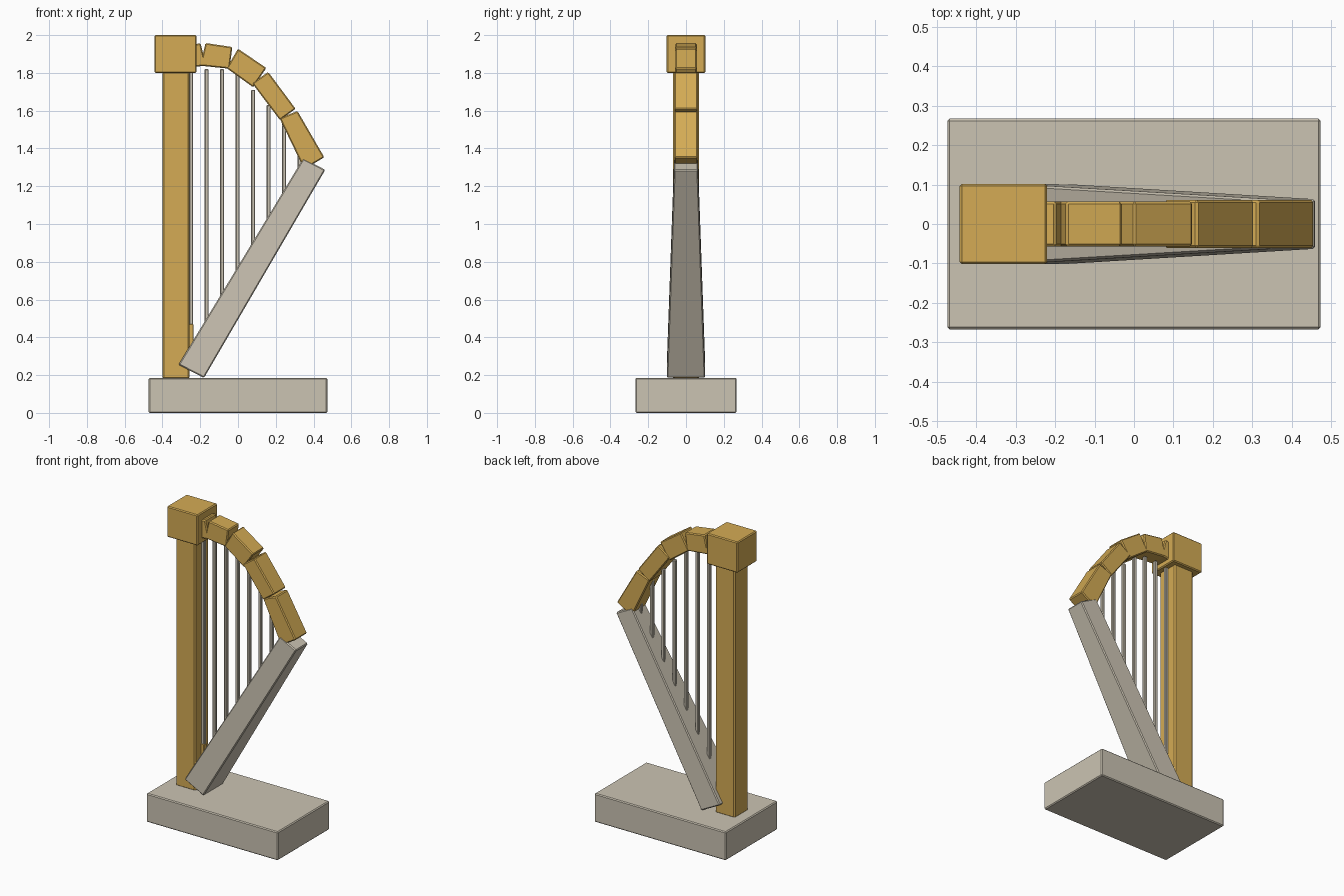
import bpy
import bmesh

if "Cube" in bpy.data.objects:
    bpy.data.objects.remove(bpy.data.objects["Cube"], do_unlink=True)


def material(name, rgb):
    m = bpy.data.materials.new(name)
    m.use_nodes = True
    m.diffuse_color = (*rgb, 1)
    m.node_tree.nodes["Principled BSDF"].inputs["Base Color"].default_value = (*rgb, 1)
    return m


gold = material("warm_gold", (0.66, 0.41, 0.09))
stone = material("pale_stone", (0.60, 0.55, 0.45))


def prism(name, outline, depths, mat, bevel=0.006):
    """Extrude an xz outline symmetrically in y, with a half depth per corner."""
    bm = bmesh.new()
    front = [bm.verts.new((x, -d, z)) for (x, z), d in zip(outline, depths)]
    back = [bm.verts.new((x, d, z)) for (x, z), d in zip(outline, depths)]
    bm.faces.new(front)
    bm.faces.new(back[::-1])
    n = len(outline)
    for i in range(n):
        j = (i + 1) % n
        bm.faces.new((front[i], back[i], back[j], front[j]))
    bmesh.ops.recalc_face_normals(bm, faces=bm.faces)
    mesh = bpy.data.meshes.new(name)
    bm.to_mesh(mesh)
    bm.free()
    mesh.materials.append(mat)
    ob = bpy.data.objects.new(name, mesh)
    bpy.context.collection.objects.link(ob)
    if bevel:
        mod = ob.modifiers.new("soft_edges", 'BEVEL')
        mod.width = bevel
        mod.segments = 1
    return ob


def box(name, x0, x1, z0, z1, half, mat, bevel=0.006):
    return prism(name, [(x0, z0), (x1, z0), (x1, z1), (x0, z1)], [half] * 4, mat, bevel)


# Plinth, pillar and capital
box("base", -0.473, 0.473, 0, 0.186, 0.267, stone)
box("pillar", -0.40, -0.258, 0.18, 1.82, 0.07, gold, 0.008)
box("capital", -0.442, -0.22, 1.80, 2.0, 0.102, gold)

# Leaning sound box, narrowing upward
prism("sound_box", [(-0.18, 0.185), (0.462, 1.287), (0.345, 1.347), (-0.315, 0.255)],
      [0.102, 0.063, 0.063, 0.102], stone)

# Curved neck made of overlapping blocks: top start, top end, bottom end, bottom start
neck = [
    [(-0.30, 1.94), (-0.198, 1.957), (-0.17, 1.84), (-0.30, 1.82)],
    [(-0.172, 1.958), (-0.03, 1.937), (-0.045, 1.822), (-0.20, 1.838)],
    [(0.0, 1.928), (0.15, 1.826), (0.08, 1.724), (-0.06, 1.825)],
    [(0.16, 1.805), (0.305, 1.61), (0.222, 1.55), (0.075, 1.745)],
    [(0.315, 1.598), (0.457, 1.353), (0.35, 1.29), (0.22, 1.56)],
]
for i, quad in enumerate(neck):
    prism(f"neck_block_{i + 1}", quad, [0.057 if i < 3 else 0.061] * 4, gold)

# Strings running from the neck into the sound box
tops = [1.82, 1.82, 1.82, 1.83, 1.71, 1.63, 1.54, 1.42]
for i, top in enumerate(tops):
    x = -0.248 + i * 0.082
    foot = 0.255 + (x + 0.315) * 1.652 - 0.05
    box(f"string_{i + 1}", x - 0.011, x + 0.011, foot, top, 0.011, stone, 0.004)

# Gold foot of the string nearest the pillar
box("string_foot", -0.262, -0.236, 0.3, 0.47, 0.014, gold, 0.003)
